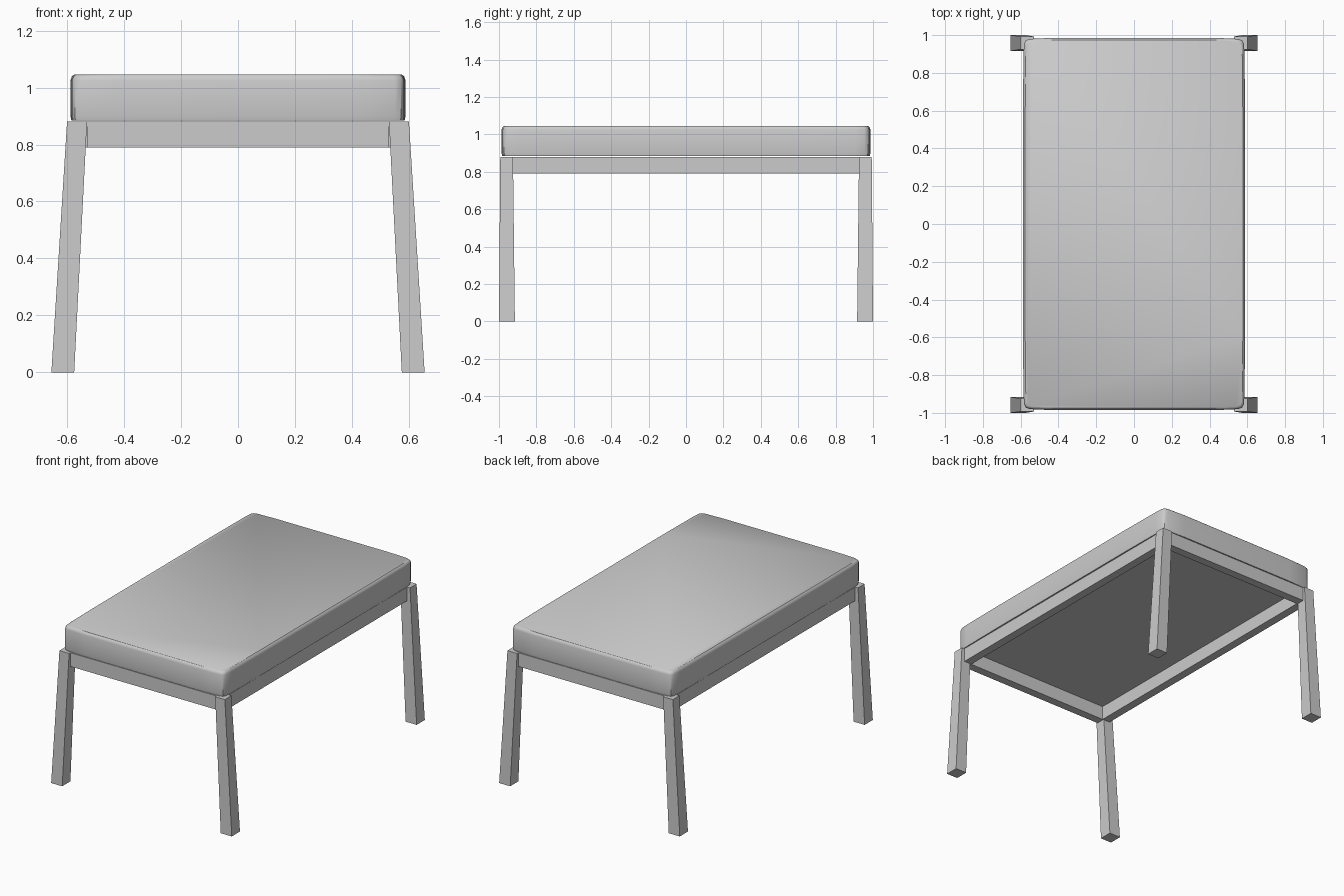
import bpy
import bmesh
from math import radians

cube = bpy.data.objects.get("Cube")
if cube:
    bpy.data.objects.remove(cube, do_unlink=True)

grey = bpy.data.materials.new("plain_grey")
grey.use_nodes = True
colour = (0.6, 0.6, 0.6, 1)
grey.diffuse_color = colour
grey.node_tree.nodes["Principled BSDF"].inputs["Base Color"].default_value = colour


def loft(name, rings, smooth=False):
    """Join matching rings of points and cap both ends."""
    bm = bmesh.new()
    loops = [[bm.verts.new(p) for p in ring] for ring in rings]
    n = len(loops[0])
    for low, high in zip(loops, loops[1:]):
        for i in range(n):
            j = (i + 1) % n
            bm.faces.new((low[i], low[j], high[j], high[i]))
    bm.faces.new(loops[0])
    bm.faces.new(loops[-1])
    bmesh.ops.recalc_face_normals(bm, faces=bm.faces)
    mesh = bpy.data.meshes.new(name)
    bm.to_mesh(mesh)
    bm.free()
    mesh.materials.append(grey)
    ob = bpy.data.objects.new(name, mesh)
    bpy.context.collection.objects.link(ob)
    if smooth:
        bpy.ops.object.select_all(action='DESELECT')
        ob.select_set(True)
        bpy.context.view_layer.objects.active = ob
        bpy.ops.object.shade_smooth_by_angle(angle=radians(40))
    return ob


def rect(x0, x1, y0, y1, z):
    return [(x0, y0, z), (x1, y0, z), (x1, y1, z), (x0, y1, z)]


def box(name, x0, x1, y0, y1, z0, z1):
    return loft(name, [rect(x0, x1, y0, y1, z) for z in (z0, z1)])


# Splayed, tapered legs
for sx, side in ((1, "left"), (-1, "right")):
    for sy, end in ((-1, "front"), (1, "back")):
        loft(f"{end}_{side}_leg", [
            rect(sx * 0.575, sx * 0.655, sy * 0.915, sy * 1.0, 0),
            rect(sx * 0.53, sx * 0.6, sy * 0.925, sy * 0.993, 0.88)])

# Rails between the legs
for s, side, end in ((1, "left", "back"), (-1, "right", "front")):
    box(f"{side}_rail", s * 0.525, s * 0.58, -0.925, 0.925, 0.79, 0.88)
    box(f"{end}_rail", -0.53, 0.53, s * 0.925, s * 0.98, 0.79, 0.88)

# Cushion with gently bowed sides and a narrow rounded rim
quarter = [(0.588, 0.6), (0.585, 0.9), (0.582, 0.955), (0.573, 0.972),
           (0.55, 0.98), (0.42, 0.986)]
outline = (quarter + [(-x, y) for x, y in reversed(quarter)]
           + [(-x, -y) for x, y in quarter]
           + [(x, -y) for x, y in reversed(quarter)])


def cushion_ring(inset, z):
    return [(x * (1 - inset / 0.588), y * (1 - inset / 0.986), z) for x, y in outline]


loft("cushion", [cushion_ring(i, z) for i, z in
                 ((0.003, 0.884), (0, 0.9), (0, 1.025), (0.004, 1.038), (0.012, 1.045))],
     smooth=True)
